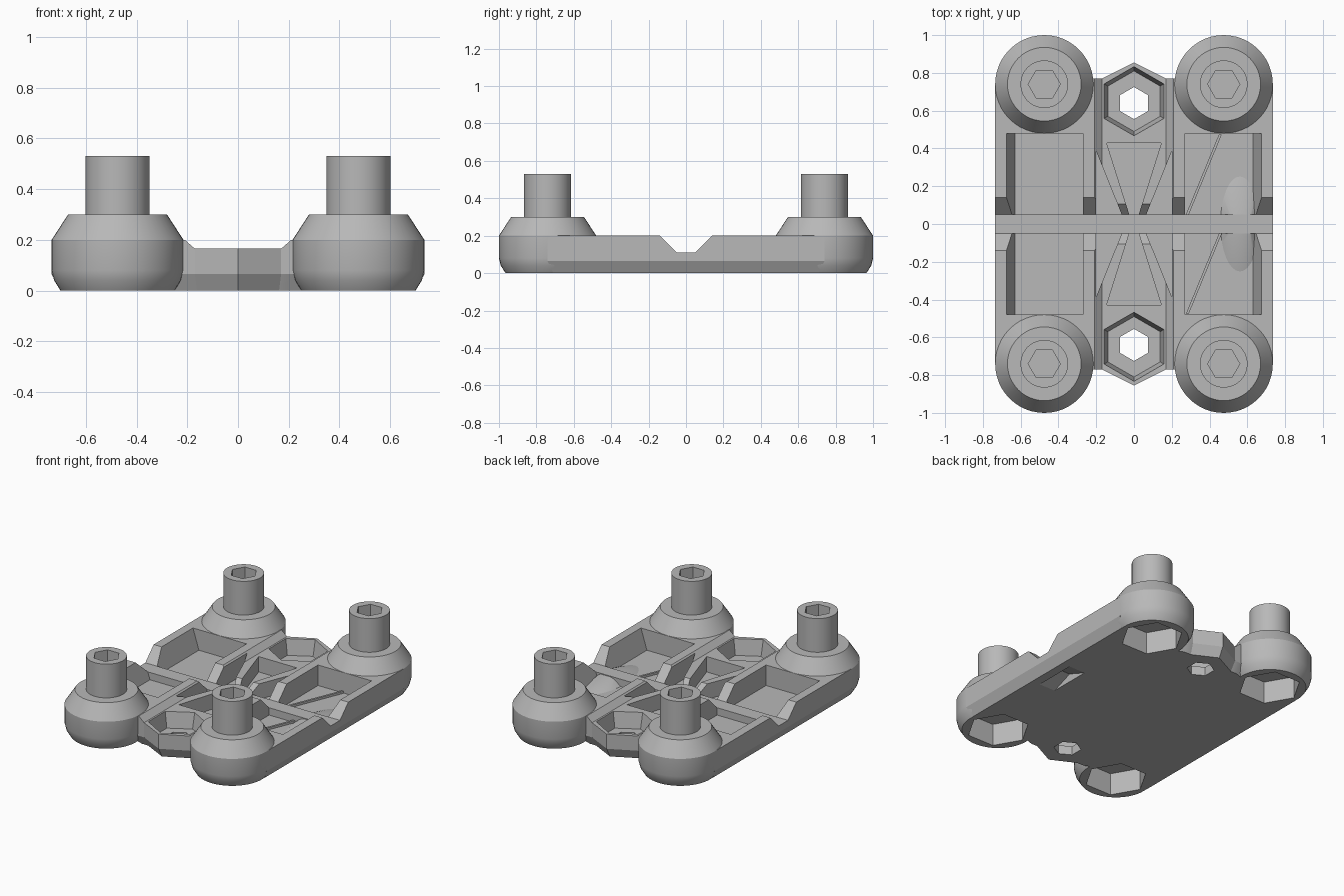
import bpy, bmesh, math

if "Cube" in bpy.data.objects:
    bpy.data.objects.remove(bpy.data.objects["Cube"], do_unlink=True)

grey = bpy.data.materials.new("plain grey")
grey.use_nodes = True
grey.diffuse_color = (0.48, 0.48, 0.48, 1)
grey.node_tree.nodes["Principled BSDF"].inputs["Base Color"].default_value = (0.48, 0.48, 0.48, 1)

SIDES = (-1, 1)
FLOOR, WALL, DECK = 0.06, 0.2, 0.165


def loft(name, rings):
    """Closed solid through rings of equal point count."""
    bm = bmesh.new()
    loops = [[bm.verts.new(p) for p in ring] for ring in rings]
    for low, high in zip(loops, loops[1:]):
        for i in range(len(low)):
            j = (i + 1) % len(low)
            bm.faces.new((low[i], low[j], high[j], high[i]))
    bm.faces.new(loops[0])
    bm.faces.new(loops[-1])
    bmesh.ops.recalc_face_normals(bm, faces=bm.faces)
    mesh = bpy.data.meshes.new(name)
    bm.to_mesh(mesh)
    bm.free()
    mesh.materials.append(grey)
    obj = bpy.data.objects.new(name, mesh)
    bpy.context.collection.objects.link(obj)
    return obj


def flat(points, z):
    return [(x, y, z) for x, y in points]


def prism(points, z0, z1):
    return loft("cutter", [flat(points, z0), flat(points, z1)])


def circle(cx, cy, rx, z, n=48, turn=0.0, ry=None):
    ry = rx if ry is None else ry
    angles = [turn + math.tau * i / n for i in range(n)]
    return [(cx + rx * math.cos(a), cy + ry * math.sin(a), z) for a in angles]


def hexagon(cx, cy, low, high, turn=0.0):
    """Hexagonal cutter; low and high are (radius, height)."""
    return loft("cutter", [circle(cx, cy, r, z, 6, turn) for r, z in (low, high)])


def cut(obj, cutters):
    for cutter in cutters:
        cutter.hide_render = True
        mod = obj.modifiers.new("cut", "BOOLEAN")
        mod.operation = "DIFFERENCE"
        mod.solver = "EXACT"
        mod.object = cutter
    bpy.context.view_layer.update()
    result = obj.evaluated_get(bpy.context.evaluated_depsgraph_get())
    mesh = bpy.data.meshes.new_from_object(result)
    obj.modifiers.clear()
    obj.data = mesh
    for cutter in cutters:
        bpy.data.objects.remove(cutter, do_unlink=True)


def shade(obj, degrees):
    bpy.ops.object.select_all(action="DESELECT")
    obj.select_set(True)
    bpy.context.view_layer.objects.active = obj
    bpy.ops.object.shade_smooth_by_angle(angle=math.radians(degrees))


# Tray body with a chamfered underside and a pointed lug at each end
quarter = [(0.735, 0.74), (0.3, 0.74), (0.22, 0.77), (0.17, 0.77)]
half = quarter + [(0, 0.855)] + [(-x, y) for x, y in reversed(quarter)]
outline = half + [(-x, -y) for x, y in half]
inset = [(x * 0.953, y * 0.96) for x, y in outline]
body = loft("tray_body", [flat(inset, 0), flat(outline, 0.065), flat(outline, WALL)])

# Lowered centre deck and the notch across the middle
deck = [(-0.25, 0.235), (-0.17, DECK), (0.17, DECK), (0.25, 0.235)]
notch = [(-0.24, 0.3), (-0.05, 0.11), (0.05, 0.11), (0.24, 0.3)]
cutters = [
    loft("cutter", [[(x, y, z) for x, z in deck] for y in SIDES]),
    loft("cutter", [[(x, y, z) for y, z in notch] for x in SIDES]),
]

for sy in SIDES:
    for sx in SIDES:
        # Outer pocket with a sloping outside wall
        rings = []
        for edge, z in ((0.63, FLOOR), (0.675, WALL), (0.675, 0.25)):
            corners = [(0.27, 0.05), (edge, 0.05), (edge, 0.478), (0.27, 0.478)]
            rings.append([(sx * x, sy * y, z) for x, y in corners])
        cutters.append(loft("cutter", rings))
        # Triangular pocket beside the diagonal strut
        corners = [(0.2, 0.05), (0.2, 0.385), (0.065, 0.05)]
        cutters.append(prism([(sx * x, sy * y) for x, y in corners], FLOOR, 0.3))
        # Nut recess under the corner
        cutters.append(hexagon(sx * 0.475, sy * 0.74, (0.195, -0.1), (0.195, 0.15)))
    # Pocket between the diagonal struts
    corners = [(-0.145, 0.43), (0.145, 0.43), (0.025, 0.05), (-0.025, 0.05)]
    cutters.append(prism([(x, sy * y) for x, y in corners], FLOOR, 0.3))
    # Lug recess and its through hole
    turn = math.pi / 6
    cutters.append(hexagon(0, sy * 0.65, (0.16, FLOOR), (0.185, DECK + 0.01), turn))
    cutters.append(hexagon(0, sy * 0.64, (0.085, -0.1), (0.085, 0.1), turn))

# Arched slot under one side
arch = [(-0.17, -0.01), (0.17, -0.01), (0, 0.055)]
cutters.append(loft("cutter", [[(x, y, z) for y, z in arch] for x in (0.52, 0.64)]))
cut(body, cutters)
shade(body, 20)

# Low mound above the slot
mound = loft("slot_mound", [circle(0.56, 0, 0.105, 0.058, 32, ry=0.26),
                            circle(0.57, 0, 0.06, 0.105, 32, ry=0.06)])
shade(mound, 30)

# Thin diagonal ridges on the floors of the same side
for y in (0.05, -0.475):
    path = [(0.275, y), (0.29, y), (0.465, y + 0.425), (0.45, y + 0.425)]
    loft("floor_ridge", [flat(path, 0.055), flat(path, 0.075)])

for sx in SIDES:
    for sy in SIDES:
        cx, cy = sx * 0.475, sy * 0.74
        # Corner boss with a nut recess
        profile = [(0.225, 0), (0.25, 0.04), (0.26, 0.08), (0.26, WALL), (0.195, 0.3)]
        boss = loft("corner_boss", [circle(cx, cy, r, z) for r, z in profile])
        cut(boss, [hexagon(cx, cy, (0.195, -0.1), (0.195, 0.15))])
        shade(boss, 30)
        # Socket screw standing on the boss
        screw = loft("socket_screw", [circle(cx, cy, 0.126, z) for z in (0.28, 0.53)])
        cut(screw, [hexagon(cx, cy, (0.085, 0.43), (0.085, 0.6))])
        shade(screw, 30)
